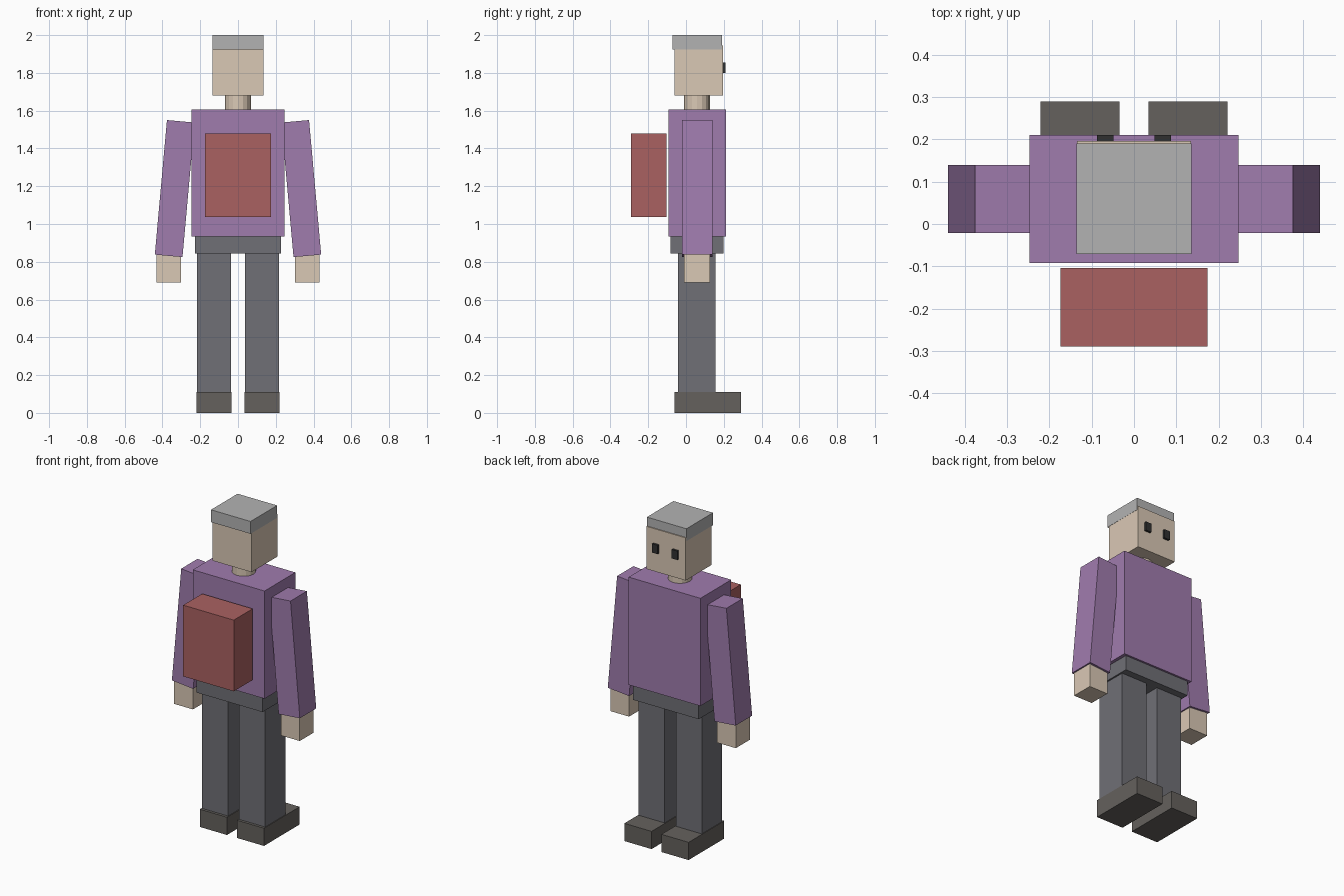
import bpy, bmesh
from mathutils import Matrix

if "Cube" in bpy.data.objects:
    bpy.data.objects.remove(bpy.data.objects["Cube"])


def material(name, rgb):
    m = bpy.data.materials.new(name)
    m.diffuse_color = (*rgb, 1)
    m.use_nodes = True
    m.node_tree.nodes["Principled BSDF"].inputs["Base Color"].default_value = m.diffuse_color
    return m


SKIN = material("skin", (0.70, 0.58, 0.46))
PURPLE = material("purple_cloth", (0.35, 0.20, 0.42))
TROUSER = material("dark_cloth", (0.16, 0.16, 0.18))
SHOE = material("shoe_leather", (0.13, 0.12, 0.11))
RED = material("red_canvas", (0.40, 0.12, 0.12))
HAIR = material("grey_hair", (0.45, 0.45, 0.45))
DARK = material("eye_dark", (0.03, 0.03, 0.03))


def finish(name, bm, mat):
    mesh = bpy.data.meshes.new(name)
    bm.to_mesh(mesh)
    bm.free()
    mesh.materials.append(mat)
    ob = bpy.data.objects.new(name, mesh)
    bpy.context.collection.objects.link(ob)
    return ob


def box(name, x, y, z, mat, tilt=0.0):
    """Box from (min, max) ranges, optionally tilted about its own y axis."""
    bm = bmesh.new()
    bmesh.ops.create_cube(bm, size=1)
    size = [r[1] - r[0] for r in (x, y, z)]
    bmesh.ops.scale(bm, vec=size, verts=bm.verts)
    ob = finish(name, bm, mat)
    ob.location = [(r[0] + r[1]) / 2 for r in (x, y, z)]
    ob.rotation_euler.y = tilt
    return ob


# Torso, hips and backpack
box("torso", (-0.247, 0.247), (-0.092, 0.211), (0.935, 1.605), PURPLE)
box("hips", (-0.227, 0.227), (-0.083, 0.199), (0.843, 0.945), TROUSER)
box("backpack", (-0.174, 0.174), (-0.29, -0.104), (1.037, 1.48), RED)

# Head and hair
box("head", (-0.135, 0.135), (-0.06, 0.196), (1.68, 1.945), SKIN)
box("hair", (-0.136, 0.136), (-0.071, 0.19), (1.923, 2.0), HAIR)

# Neck
bm = bmesh.new()
bmesh.ops.create_cone(bm, cap_ends=True, segments=16, radius1=0.068, radius2=0.068,
                      depth=0.10, matrix=Matrix.Translation((0, 0.058, 1.64)))
finish("neck", bm, SKIN)

# Paired parts
for side, s in (("left", -1), ("right", 1)):
    def span(a, b):
        return sorted((s * a, s * b))

    box(side + "_eye", span(0.048, 0.087), (0.185, 0.21), (1.80, 1.855), DARK)
    box(side + "_arm", span(0.2615, 0.4085), (-0.021, 0.14), (0.83, 1.545), PURPLE, tilt=-0.09 * s)
    box(side + "_hand", span(0.303, 0.432), (-0.01, 0.127), (0.69, 0.86), SKIN)
    box(side + "_leg", span(0.038, 0.217), (-0.043, 0.155), (0.108, 0.85), TROUSER)
    box(side + "_shoe", span(0.034, 0.221), (-0.06, 0.29), (0.0, 0.11), SHOE)
